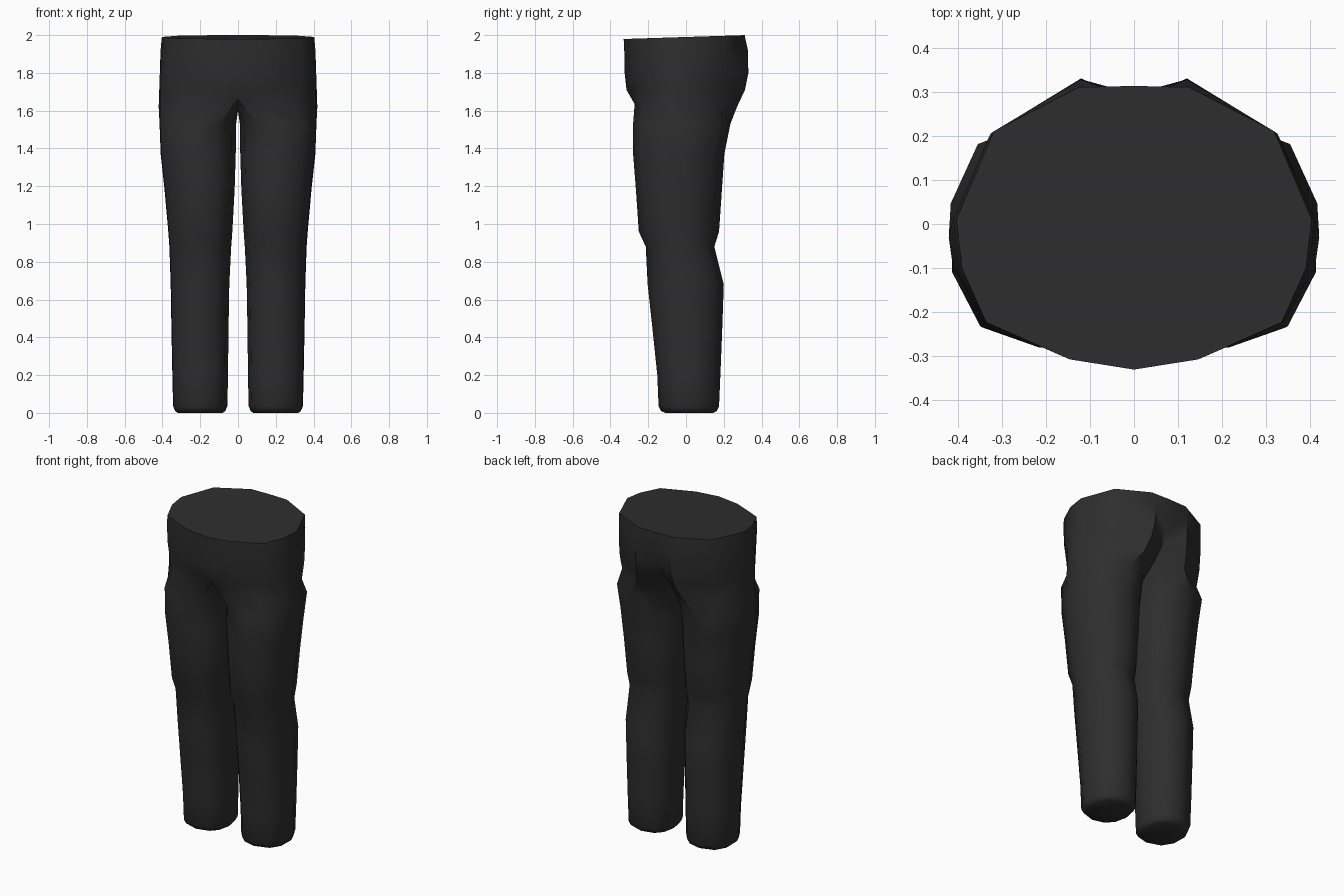
import bpy, bmesh, math

if "Cube" in bpy.data.objects:
    bpy.data.objects.remove(bpy.data.objects["Cube"])

cloth = bpy.data.materials.new("charcoal cloth")
cloth.diffuse_color = (0.027, 0.027, 0.027, 1)
cloth.use_nodes = True
cloth.node_tree.nodes["Principled BSDF"].inputs["Base Color"].default_value = cloth.diffuse_color

# Hip half rings, front centre round the outside to back centre: (height, points)
HIPS = [
    (1.99, [(0, -.33), (.145, -.307), (.335, -.223), (.39, -.1), (.403, .01), (.318, .21), (.125, .31), (0, .313)]),
    (1.92, [(0, -.327), (.15, -.305), (.34, -.222), (.398, -.1), (.41, .01), (.325, .205), (.12, .328), (0, .295)]),
    (1.80, [(0, -.325), (.15, -.30), (.335, -.22), (.405, -.1), (.414, 0), (.33, .195), (.12, .33), (0, .275)]),
    (1.71, [(0, -.315), (.13, -.287), (.32, -.22), (.41, -.1), (.417, -.01), (.335, .18), (.13, .312), (0, .24)]),
]
# Crotch ring, closed underneath by three points on the centre line
CROTCH = [(0, -.262, 1.66), (.13, -.272, 1.635), (.31, -.22, 1.62), (.41, -.1, 1.62), (.42, -.03, 1.62),
          (.34, .15, 1.62), (.15, .27, 1.62), (0, .17, 1.64),
          (0, .09, 1.605), (0, -.02, 1.60), (0, -.14, 1.61)]
# Leg sections: height, inner x, outer x, front y, back y
LEG = [(1.53, .010, .42, -.28, .235), (1.37, .012, .414, -.28, .203), (1.18, .018, .393, -.265, .19),
       (.96, .03, .373, -.25, .175), (.88, .036, .367, -.213, .15), (.68, .046, .36, -.203, .20),
       (.45, .05, .356, -.178, .192), (.2, .053, .351, -.152, .182), (.035, .056, .347, -.145, .175),
       (.01, .068, .335, -.132, .163), (0, .08, .323, -.11, .145)]
ANGLES = [-122, -90, -52, -17, 13, 50, 90, 122, 150, 180, 210]


def leg_ring(z, x0, x1, y0, y1):
    """Slightly squared oval section of a leg."""
    ring = []
    for a in ANGLES:
        c, s = math.cos(math.radians(a)), math.sin(math.radians(a))
        px = math.copysign(abs(c) ** .88, c)
        py = math.copysign(abs(s) ** .88, s)
        ring.append(((x0 + x1) / 2 + px * (x1 - x0) / 2, (y0 + y1) / 2 + py * (y1 - y0) / 2, z))
    return ring


bm = bmesh.new()


def add(points):
    return [bm.verts.new(p) for p in points]


def bridge(a, b, closed):
    n = len(a)
    for i in range(n if closed else n - 1):
        j = (i + 1) % n
        bm.faces.new((a[i], a[j], b[j], b[i]))


# Hips, with the waist plane tilted down towards the front
hips = []
for k, (z, pts) in enumerate(HIPS):
    hips.append(add([(x, y, z + (.032 * y if k == 0 else 0)) for x, y in pts]))
crotch = add(CROTCH)
for a, b in zip(hips, hips[1:] + [crotch[:8]]):
    bridge(a, b, False)
bm.faces.new(hips[0])

# Leg
rings = [crotch] + [add(leg_ring(*s)) for s in LEG]
for a, b in zip(rings, rings[1:]):
    bridge(a, b, True)
bm.faces.new(rings[-1])

# Other half, welded along the centre
bmesh.ops.mirror(bm, geom=bm.verts[:] + bm.edges[:] + bm.faces[:], axis='X', merge_dist=.0005)
bmesh.ops.remove_doubles(bm, verts=bm.verts[:], dist=.0005)
bmesh.ops.recalc_face_normals(bm, faces=bm.faces[:])

mesh = bpy.data.meshes.new("trousers")
bm.to_mesh(mesh)
bm.free()
mesh.materials.append(cloth)
trousers = bpy.data.objects.new("trousers", mesh)
bpy.context.collection.objects.link(trousers)
bpy.context.view_layer.objects.active = trousers
trousers.select_set(True)
bpy.ops.object.shade_smooth_by_angle(angle=math.radians(50))
